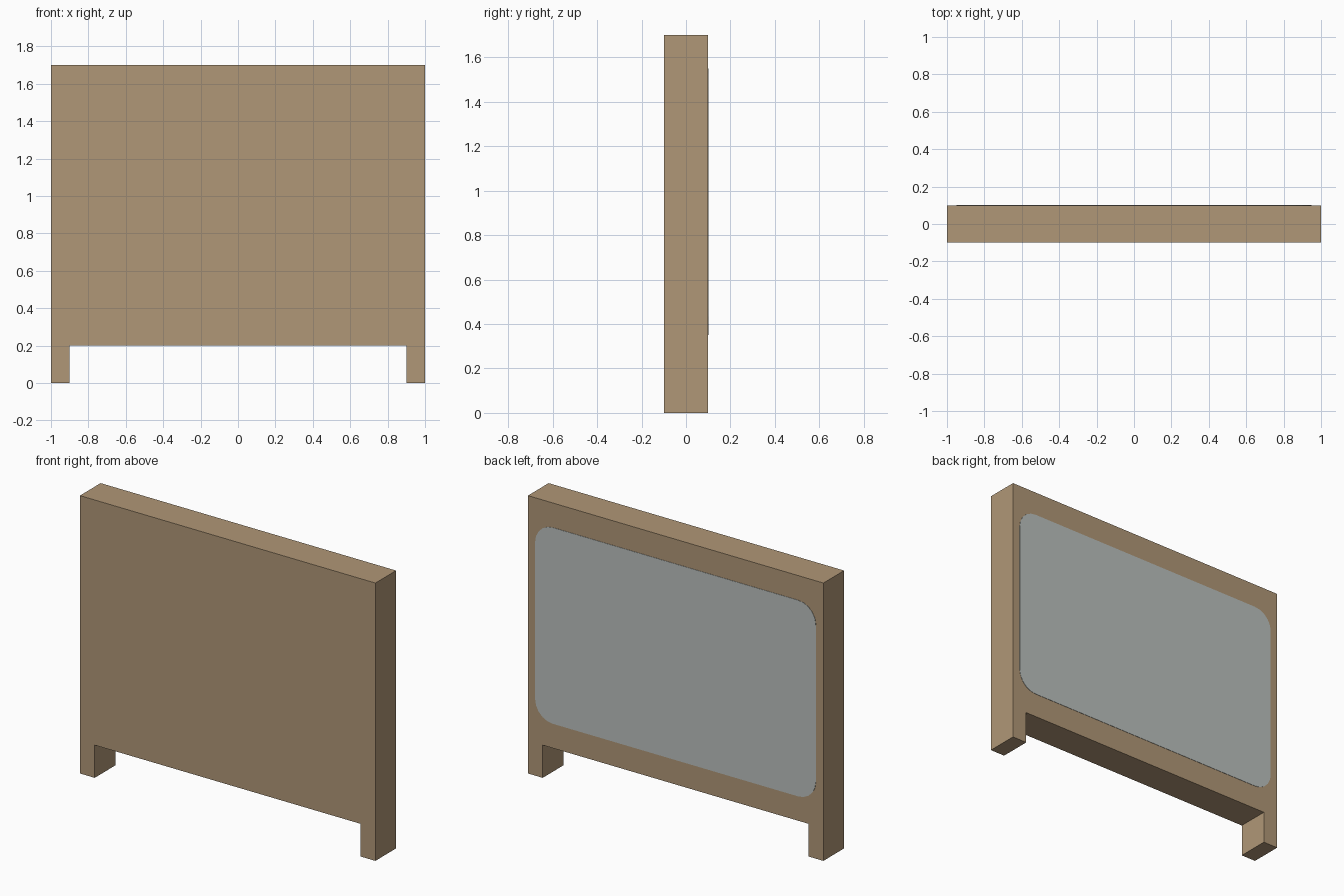
import bpy, bmesh, math

if "Cube" in bpy.data.objects:
    bpy.data.objects.remove(bpy.data.objects["Cube"])

def material(name, rgb):
    m = bpy.data.materials.new(name)
    m.diffuse_color = (*rgb, 1.0)
    m.use_nodes = True
    m.node_tree.nodes["Principled BSDF"].inputs["Base Color"].default_value = m.diffuse_color
    return m

def slab(name, profile, y0, y1, mat):
    """Extrude an x/z outline from y0 to y1."""
    bm = bmesh.new()
    face = bm.faces.new([bm.verts.new((x, y0, z)) for x, z in profile])
    ext = bmesh.ops.extrude_face_region(bm, geom=[face])
    for v in ext["geom"]:
        if isinstance(v, bmesh.types.BMVert):
            v.co.y = y1
    bmesh.ops.recalc_face_normals(bm, faces=bm.faces)
    mesh = bpy.data.meshes.new(name)
    bm.to_mesh(mesh)
    bm.free()
    mesh.materials.append(mat)
    obj = bpy.data.objects.new(name, mesh)
    bpy.context.collection.objects.link(obj)
    return obj

wood = material("tan wood", (0.434, 0.309, 0.184))
grey = material("pale grey", (0.497, 0.533, 0.515))

# Board with two short feet, one continuous outline
half = [(0.9, 0.2), (0.9, 0.0), (1.0, 0.0), (1.0, 1.7)]
outline = half + [(-x, z) for x, z in reversed(half)]
slab("board_with_feet", outline, -0.1, 0.1, wood)

# Rounded grey panel painted on the back
r, hx, z0, z1 = 0.12, 0.95, 0.35, 1.55
corners = [(hx - r, z1 - r, 0), (-hx + r, z1 - r, 90),
           (-hx + r, z0 + r, 180), (hx - r, z0 + r, 270)]
panel = []
for cx, cz, start in corners:
    for i in range(6):
        a = math.radians(start + 18 * i)
        panel.append((cx + r * math.cos(a), cz + r * math.sin(a)))
slab("back_panel", panel, 0.099, 0.102, grey)
